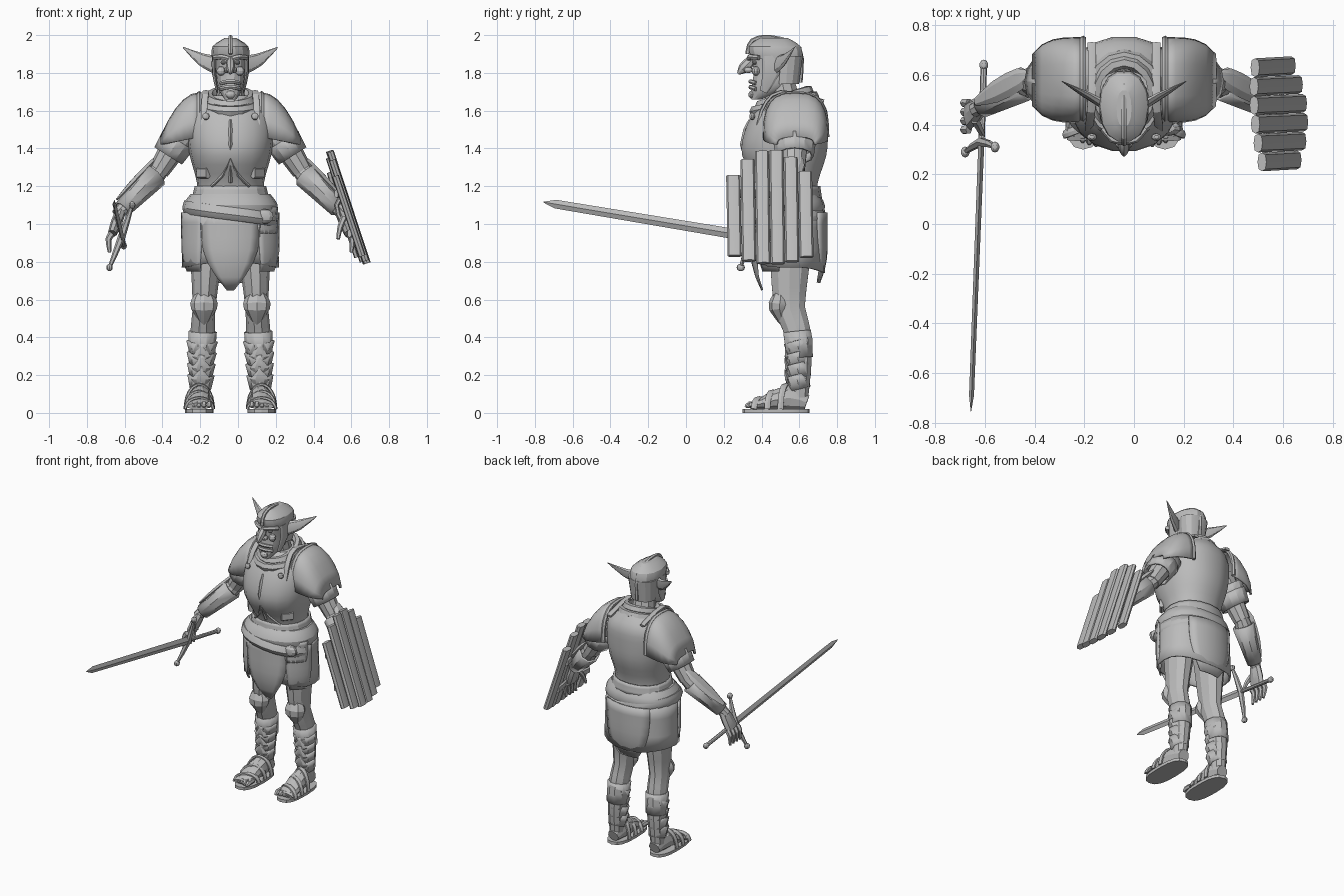
import bpy, bmesh
from math import sin, cos, pi, radians
from mathutils import Vector, Matrix

default = bpy.data.objects.get("Cube")
if default:
    bpy.data.objects.remove(default, do_unlink=True)
grey = bpy.data.materials.new("plain_grey")
grey.use_nodes = True
grey.diffuse_color = (.5, .5, .5, 1)
grey.node_tree.nodes["Principled BSDF"].inputs["Base Color"].default_value = grey.diffuse_color

parts = []
ACROSS, DEPTH, UP = Vector((1, 0, 0)), Vector((0, 1, 0)), Vector((0, 0, 1))
FIGURE_CENTRE = -.04


def finish(name, bm, mirror=False, thick=0, origin=FIGURE_CENTRE):
    bmesh.ops.recalc_face_normals(bm, faces=bm.faces)
    mesh = bpy.data.meshes.new(name)
    bm.to_mesh(mesh)
    bm.free()
    mesh.materials.append(grey)
    ob = bpy.data.objects.new(name, mesh)
    bpy.context.collection.objects.link(ob)
    ob.location.x = origin
    if thick:
        solid = ob.modifiers.new("Thickness", "SOLIDIFY")
        solid.thickness, solid.offset = thick, 0
    if mirror:
        ob.modifiers.new("Mirror", "MIRROR").use_mirror_merge = False
    parts.append(ob)


def skin(rings, cap=True, loop=True):
    """Bridge equal rings of points."""
    bm = bmesh.new()
    rows = [[bm.verts.new(point) for point in ring] for ring in rings]
    count = len(rows[0])
    for a, b in zip(rows, rows[1:]):
        for i in range(count if loop else count - 1):
            j = (i + 1) % count
            bm.faces.new((a[i], a[j], b[j], b[i]))
    if cap:
        bm.faces.new(rows[0])
        bm.faces.new(rows[-1])
    return bm


def smooth(stops, steps):
    """Catmull-Rom curve through the stops."""
    out = []
    for i, (a, b) in enumerate(zip(stops, stops[1:])):
        before, after = stops[max(i - 1, 0)], stops[min(i + 2, len(stops) - 1)]
        leave, arrive = (b - before) / 2, (after - a) / 2
        for t in (k / steps for k in range(steps)):
            out.append(a + leave * t + (3 * (b - a) - 2 * leave - arrive) * t ** 2
                       + (2 * (a - b) + leave + arrive) * t ** 3)
    return out + [stops[-1]]


def spread(values, count):
    """Stretch one value or a short list over a number of stops."""
    values = values if isinstance(values, list) else [values, values]
    places = [i * (len(values) - 1) / (count - 1) for i in range(count)]
    lows = [min(int(place), len(values) - 2) for place in places]
    return [values[low] + (values[low + 1] - values[low]) * (place - low) for place, low in zip(places, lows)]


def power(value, p):
    return abs(value) ** p * (1 if value > 0 else -1)


def turn(count):
    return [2 * pi * i / count for i in range(count)]


def arc(count):
    return [pi * i / count for i in range(count + 1)]


def along(a, b, t):
    return Vector(a).lerp(Vector(b), t)


def oval(height, wide, front, back):
    return Vector((height, wide, front, back))


def loft(name, ovals, n=16, p=.9, cx=0, tilt=0, steps=3, cap=True, hem=0, **kw):
    """Stack ovals upward; hem lifts the lowest edge at the front."""
    rings = []
    for k, (z, wide, front, back) in enumerate(smooth(ovals, steps)):
        lift = hem if k == 0 else 0
        rings.append([(cx + wide * power(cos(a), p), (front + back) / 2 + (back - front) / 2 * power(sin(a), p),
                       z + tilt * wide * cos(a) - lift * power(sin(a), 3)) for a in turn(n)])
    finish(name, skin(rings, cap), **kw)


def tube(name, path, size, flat=1, ref=UP, n=8, p=1, steps=2, cap=True, **kw):
    """Sweep along a path; flat scales the section along ref."""
    count = len(path)
    stops = smooth([Vector((*spot, r, r * f)) for spot, r, f in zip(path, spread(size, count), spread(flat, count))], steps)
    spots = [Vector(s[:3]) for s in stops]
    rings = []
    for k, spot in enumerate(spots):
        d = spots[min(k + 1, len(spots) - 1)] - spots[max(k - 1, 0)]
        u = d.cross(ref).normalized()
        v = u.cross(d).normalized()
        rings.append([spot + u * stops[k][3] * power(cos(a), p) + v * stops[k][4] * power(sin(a), p) for a in turn(n)])
    finish(name, skin(rings, cap), **kw)


def ball(name, at, size, **kw):
    bm = bmesh.new()
    place = Matrix.Translation(at) @ Matrix.Diagonal((*size, 1))
    bmesh.ops.create_uvsphere(bm, u_segments=10, v_segments=6, radius=1, matrix=place)
    finish(name, bm, **kw)


def flap(name, facing, reach, top, low, taper, **kw):
    """Hanging cloth wrapped round the hips, narrowing towards its hem."""
    rows = []
    for t in (k / 6 for k in range(7)):
        z = top + (low - top) * t
        tuck = 1 - 6 * max(0, .87 - z) ** 2
        angles = [facing + s / 3 * reach * (1 - taper * t ** 3) for s in range(-3, 4)]
        rows.append([(.26 * sin(a) * tuck, .545 - .2 * cos(a) * tuck, z) for a in angles])
    finish(name, skin(rings=rows, cap=False, loop=False), thick=.01, **kw)


pair, shell = dict(mirror=True), dict(cap=False, thick=.012)
# Joints of the left side
SHOULDER, ELBOW = Vector((.21, .575, 1.55)), Vector((.38, .575, 1.28))
WRIST, KNUCKLES = Vector((.58, .47, 1.07)), Vector((.625, .435, .95))
HIP, KNEE = Vector((.12, .55, 1)), Vector((.14, .55, .55))
CALF, ANKLE = Vector((.15, .605, .38)), Vector((.16, .6, .08))

# Torso armour
loft("cuirass", [oval(height=1.1, wide=.18, front=.4, back=.69), oval(height=1.22, wide=.178, front=.37, back=.7),
                 oval(height=1.36, wide=.215, front=.295, back=.745), oval(height=1.48, wide=.23, front=.305, back=.755),
                 oval(height=1.6, wide=.21, front=.36, back=.75), oval(height=1.68, wide=.11, front=.43, back=.7)], n=18)
loft("waist_flare", [oval(height=1.13, wide=.2, front=.37, back=.715),
                     oval(height=1.2, wide=.183, front=.38, back=.705)], **shell)
tube("breast_keel", [(0, .34, 1.55), (0, .295, 1.42), (0, .37, 1.22)], size=.01, ref=ACROSS, n=4)
tube("breast_fold", [(0, .31, 1.35), (.04, .35, 1.26), (.1, .39, 1.2)], size=.008, ref=DEPTH, n=4, **pair)
tube("side_buckle", [(.12, .37, 1.27), (.17, .43, 1.27)], size=.03, flat=.5, ref=DEPTH, n=6, p=.5, **pair)
tube("shoulder_strap", [(.14, .36, 1.4), (.14, .4, 1.6), (.13, .5, 1.7), (.13, .73, 1.65)], size=.009, flat=2,
     ref=ACROSS, n=6, p=.6, steps=3, **pair)
ball("strap_stud", at=(.13, .35, 1.57), size=(.02, .015, .02), **pair)

# Neck and collar, hanging low at the front
for k in range(2):
    reach = .14 - .03 * k
    ring = [(cos(a) * reach, .52 + sin(a) * (reach + .02), 1.635 + .04 * sin(a) + .03 * k) for a in turn(16) + [2 * pi]]
    tube("collar", ring, size=.025, flat=1.2, n=6, steps=1, cap=False)
tube("neck", [(0, .55, 1.55), (0, .5, 1.8)], size=[.085, .065], ref=DEPTH, n=10)

# Shoulder guards arch from the rim outward
arches = []
for t in (k / 5 for k in range(6)):
    low, top = 1.46 - .04 * t, 1.69 - .23 * t ** 2
    arches.append([(.165 + .2 * t, .58 - (.165 - .065 * t ** 4) * power(cos(a), .7),
                    low + (top - low) * power(sin(a), .7)) for a in arc(12)])
tube("shoulder_rim", arches[0], size=.014, ref=ACROSS, n=6, steps=1, **pair)
finish("shoulder_guard", skin(arches, cap=False, loop=False), thick=.015, **pair)
for t in (.25, .4):
    tube("arm_lame", [along(SHOULDER, ELBOW, t), along(SHOULDER, ELBOW, t + .3)], size=[.09, .08], flat=1.2,
         ref=DEPTH, n=12, **shell, **pair)

# Arms
tube("upper_arm", [SHOULDER, along(SHOULDER, ELBOW, .6), ELBOW], size=[.08, .068, .055], ref=DEPTH, n=10, **pair)
tube("forearm", [along(ELBOW, WRIST, t) for t in (-.1, .25, .6, 1.1)], size=[.045, .06, .048, .032], ref=DEPTH, n=10, **pair)
tube("bracer", [along(ELBOW, WRIST, .1), along(ELBOW, WRIST, .95)], size=[.066, .042], ref=DEPTH, **shell, **pair)
tube("bracer_spike", [along(ELBOW, WRIST, t) + Vector((.04, .01, .04)) for t in (.9, .5, 0, -.2)],
     size=[.015, .045, .045, .004], flat=.4, ref=ACROSS + UP, n=6, **pair)
tube("palm", [WRIST, along(WRIST, KNUCKLES, .5), KNUCKLES], size=[.028, .03, .024], flat=[1.3, 1.8, 2.4], ref=DEPTH, **pair)
for i in range(4):
    root = KNUCKLES + DEPTH * (.036 * i - .055)
    tube("finger", [root, root + Vector((.02, 0, -.03)), root + Vector((.015, -.01, -.1))], size=[.018, .017, .009],
         ref=DEPTH, n=6, **pair)
tube("thumb", [(.6, .42, 1.03), (.58, .38, .98), (.57, .36, .92)], size=[.019, .01], ref=DEPTH, n=6, **pair)

# Belt, sash and skirt
loft("belt", [oval(height=1.03, wide=.24, front=.35, back=.725), oval(height=1.1, wide=.25, front=.33, back=.735),
              oval(height=1.16, wide=.21, front=.37, back=.705)], n=20)
loft("sash", [oval(height=1.02, wide=.245, front=.33, back=.73), oval(height=1.05, wide=.255, front=.31, back=.74),
              oval(height=1.09, wide=.245, front=.33, back=.73)], n=20, steps=2, tilt=-.14)
loft("skirt", [oval(height=.77, wide=.252, front=.365, back=.73),
               oval(height=1.07, wide=.24, front=.345, back=.73)], n=20, hem=.03, **shell)
flap("front_cloth", facing=0, reach=.65, top=1.07, low=.65, taper=.85)
flap("back_cloth", facing=pi, reach=.7, top=1.06, low=.69, taper=.5)
flap("side_cloth", facing=1, reach=.4, top=1.06, low=.75, taper=.3, **pair)
flap("sash_end", facing=.9, reach=.35, top=1.09, low=.95, taper=.2)
ball("sash_knot", at=(.18, .385, 1.04), size=(.05, .03, .04))

# Legs
tube("leg", [HIP, along(HIP, KNEE, .5), KNEE, CALF, ANKLE], size=[.1, .08, .06, .066, .045],
     flat=[1.2, 1.35, 1.4, 1.05, 1.1], ref=DEPTH, n=10, **pair)
tube("knee_guard", [KNEE + Vector((0, y, z)) for y, z in ((-.05, .1), (-.05, .05), (-.055, 0), (-.03, -.1))],
     size=[.035, .066, .068, .005], flat=.8, ref=DEPTH, **pair)
tube("greave", [along(CALF, KNEE, .3), along(CALF, ANKLE, .3)], size=[.069, .064], flat=1.04, ref=DEPTH, n=10, **shell, **pair)
for t in (0, .2, .4, .6):
    cuff = along(CALF, ANKLE, t)
    tube("shin_lame", [cuff - DEPTH * .02, along(CALF, ANKLE, t + .25)], size=[.078 - .02 * t, .056 - .01 * t],
         flat=[.8, 1.1], ref=DEPTH, **shell, **pair)
    tube("shin_spike", [cuff + Vector((0, y, z)) for y, z in ((-.05, -.06), (-.065, -.02), (-.08, .03))],
         size=[.02, .05, .004], flat=.3, ref=DEPTH, n=6, **pair)

# Feet in sandals
loft("sole", [oval(height=z, wide=.075, front=.3, back=.655) for z in (0, .02)], cx=.165, p=.75, steps=1, **pair)
tube("foot", [(.16, .64, .055), (.16, .54, .08), (.17, .4, .05), (.17, .34, .035)], size=[.04, .055, .063, .06],
     flat=[1, 1.3, .5, .3], n=10, **pair)
for i in range(5):
    x, tip = .113 + .027 * i, .315 + .008 * i
    tube("toe", [(x, .39, .045), (x, tip + .02, .045), (x, tip, .03)], size=[.015, .017, .008], n=6, **pair)
for k in range(3):
    y, rise = .39 + .07 * k, .06 + .035 * k
    tube("sandal_strap", [(.165 - .075 * cos(a), y + .03 * cos(a), .02 + rise * sin(a)) for a in arc(6)], size=.009,
         flat=2, ref=DEPTH, n=6, **pair)

# Head and helmet
loft("face", [oval(height=1.66, wide=.03, front=.345, back=.4), oval(height=1.72, wide=.068, front=.345, back=.55),
              oval(height=1.8, wide=.08, front=.355, back=.605), oval(height=1.9, wide=.088, front=.345, back=.615)], n=14)
loft("helmet", [oval(height=1.875, wide=.098, front=.345, back=.62), oval(height=1.94, wide=.095, front=.33, back=.61),
                oval(height=1.985, wide=.03, front=.39, back=.54)], n=14)
loft("helmet_neck_guard", [oval(height=1.74, wide=.082, front=.46, back=.6),
                           oval(height=1.89, wide=.098, front=.46, back=.62)], n=14)
tube("helmet_crest", [(0, .325, 1.9), (0, .35, 1.97), (0, .45, 1.988), (0, .6, 1.93), (0, .605, 1.75)], size=.012,
     ref=ACROSS, n=6, steps=3)
tube("cheek_guard", [(.085, .45, 1.89), (.087, .45, 1.8), (.07, .41, 1.7)], size=[.05, .045, .02], flat=.25, ref=ACROSS, **pair)
tube("ear", [(.08, .48, 1.845), (.15, .52, 1.87), (.25, .575, 1.935)], size=[.048, .034, .003], flat=.4, ref=DEPTH, **pair)

# Facial features
tube("brow", [(.01, .335, 1.875), (.045, .34, 1.885), (.085, .385, 1.88)], size=.014, n=6, **pair)
ball("eye", at=(.037, .365, 1.855), size=(.016, .014, .011), **pair)
ball("cheek", at=(.05, .37, 1.81), size=(.025, .022, .025), **pair)
tube("nose", [(0, .36, 1.88), (0, .33, 1.85), (0, .3, 1.82), (0, .275, 1.795)], size=[.015, .03, .027, .006], flat=.8, ref=ACROSS)
ball("nostril", at=(.02, .33, 1.815), size=(.016, .025, .016), **pair)
for height in (1.725, 1.755):
    tube("lip", [(s * .05, .34 + .03 * s * s, height - .01 * s * s) for s in (-1, -.4, .4, 1)], size=.012, n=6)
ball("chin", at=(0, .35, 1.685), size=(.028, .02, .022))

# Sword held forward in the right hand
held = dict(origin=0)
POMMEL, GUARD = Vector((-.605, .64, .885)), Vector((-.615, .33, .935))
TIP, LOW_HORN, HIGH_HORN = (-.657, -.755, 1.116), (-.68, .29, .77), (-.56, .31, 1.1)
tube("sword_blade", [GUARD, along(GUARD, TIP, .94), TIP], size=[.012, .01, .001], flat=2.3, n=4, steps=1, **held)
tube("sword_grip", [GUARD, POMMEL], size=.013, **held)
tube("sword_guard", [LOW_HORN, GUARD, HIGH_HORN], size=[.009, .02, .009], ref=DEPTH, n=6, **held)
for spot in (POMMEL, LOW_HORN, HIGH_HORN):
    ball("sword_knob", at=spot, size=(.018, .022, .02), **held)


# Plank shield on the left arm
def shield(y, z, inward=0):
    return (.49 + .33 * (1.38 - z) - .7 * (y - .4) ** 2 - inward, y, z)


for k in range(6):
    y, curve = .25 + .076 * k, (k - 2.6) ** 2
    top, low = 1.39 - .02 * curve, .79 + .006 * curve
    tube("shield_plank", [shield(y, top), shield(y + .004, (top + low) / 2), shield(y + .008, low)], size=.0375, flat=.5,
         ref=ACROSS, p=.75, **held)
for height in (.95, 1.16):
    tube("shield_brace", [shield(y, height, inward=.024) for y in (.24, .42, .61)], size=.022, flat=.5, ref=ACROSS,
         n=6, p=.6, **held)
tube("shield_grip", [shield(.42, z, inward) for z, inward in ((1.16, 0), (1.1, .06), (1, .06), (.95, 0))], size=.012,
     ref=DEPTH, n=6, **held)

# Soft shading with crisp plate edges
bpy.ops.object.select_all(action="DESELECT")
for ob in parts:
    ob.select_set(True)
bpy.context.view_layer.objects.active = parts[0]
bpy.ops.object.shade_smooth_by_angle(angle=radians(24))
